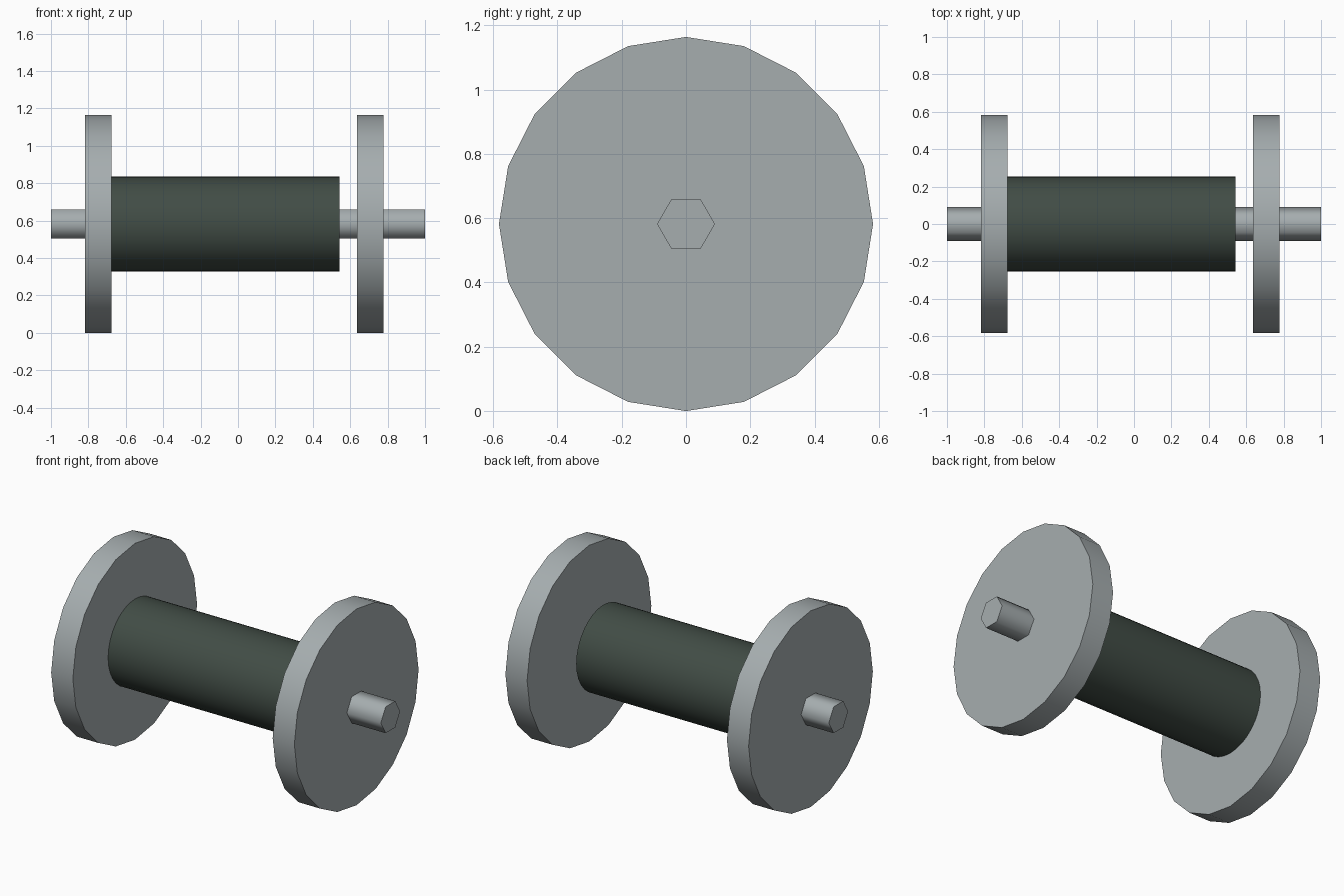
import bpy
from math import radians

default_cube = bpy.data.objects.get("Cube")
if default_cube:
    bpy.data.objects.remove(default_cube, do_unlink=True)

WHEEL_RADIUS = 0.582


def make_material(name, rgb):
    mat = bpy.data.materials.new(name)
    mat.use_nodes = True
    mat.diffuse_color = (*rgb, 1)
    mat.node_tree.nodes["Principled BSDF"].inputs["Base Color"].default_value = (*rgb, 1)
    return mat


def add_cylinder(name, start, end, radius, sides, mat):
    """Capped cylinder along x with smooth sides and sharp rims."""
    bpy.ops.mesh.primitive_cylinder_add(
        vertices=sides, radius=radius, depth=end - start,
        location=((start + end) / 2, 0, WHEEL_RADIUS),
        rotation=(0, radians(90), 0))
    obj = bpy.context.object
    obj.name = name
    obj.data.materials.append(mat)
    bpy.ops.object.shade_smooth_by_angle(angle=radians(70))
    return obj


steel = make_material("steel grey", (0.38, 0.42, 0.43))
dark_green = make_material("dark green grey", (0.053, 0.073, 0.06))

# Hexagonal axle through the whole length
add_cylinder("axle", -1, 1, 0.09, 6, steel)

# Drum sits against the right wheel and stops short of the left one
add_cylinder("drum", -0.675, 0.543, 0.253, 32, dark_green)

# End wheels
for name, start in (("right_wheel", -0.818), ("left_wheel", 0.635)):
    add_cylinder(name, start, start + 0.142, WHEEL_RADIUS, 20, steel)
